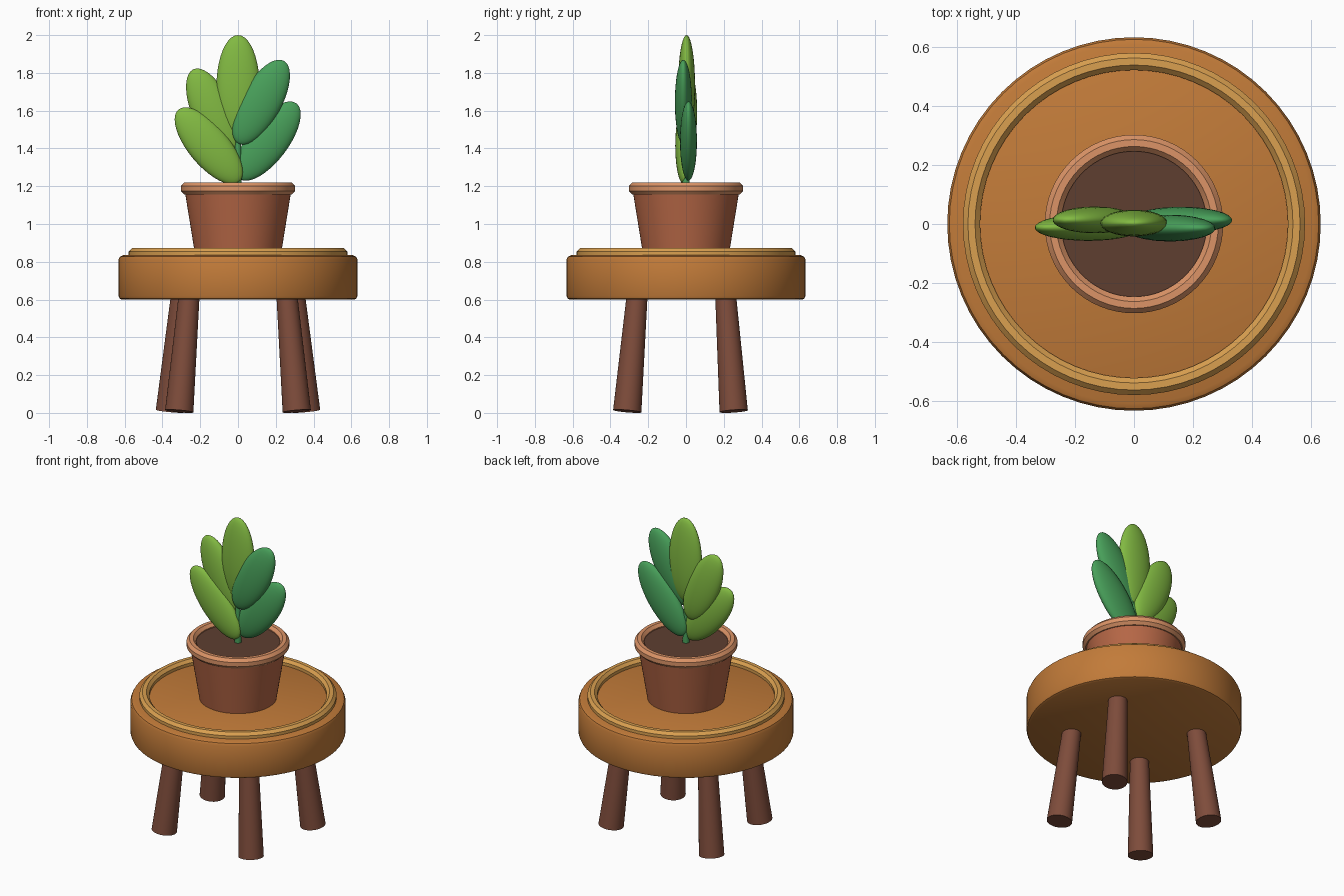
import bpy
import bmesh
from math import cos, sin, pi, radians
from mathutils import Vector, Matrix

cube = bpy.data.objects.get("Cube")
if cube:
    bpy.data.objects.remove(cube, do_unlink=True)


def material(name, r, g, b):
    """Flat material from display values, converted to linear."""
    linear = [((c / 255 + 0.055) / 1.055) ** 2.4 for c in (r, g, b)] + [1.0]
    mat = bpy.data.materials.new(name)
    mat.use_nodes = True
    mat.diffuse_color = linear
    mat.node_tree.nodes["Principled BSDF"].inputs["Base Color"].default_value = linear
    return mat


wood = material("warm wood", 194, 123, 57)
pale_wood = material("pale wood", 218, 160, 80)
dark_wood = material("dark wood", 126, 76, 59)
clay = material("clay", 182, 103, 70)
pale_clay = material("pale clay", 220, 148, 103)
earth = material("earth", 94, 62, 48)
light_green = material("light green", 130, 186, 66)
dark_green = material("dark green", 72, 160, 90)


def finish(bm, name, mat, angle=35):
    bmesh.ops.recalc_face_normals(bm, faces=bm.faces)
    mesh = bpy.data.meshes.new(name)
    bm.to_mesh(mesh)
    bm.free()
    mesh.materials.append(mat)
    obj = bpy.data.objects.new(name, mesh)
    bpy.context.collection.objects.link(obj)
    bpy.ops.object.select_all(action='DESELECT')
    obj.select_set(True)
    bpy.context.view_layer.objects.active = obj
    bpy.ops.object.shade_smooth_by_angle(angle=radians(angle))
    return obj


def lathe(name, profile, mat, closed=False, steps=64):
    """Turn a (radius, height) profile around the z axis."""
    bm = bmesh.new()
    verts = [bm.verts.new((r, 0, z)) for r, z in profile]
    edges = [bm.edges.new(pair) for pair in zip(verts, verts[1:])]
    if closed:
        edges.append(bm.edges.new((verts[-1], verts[0])))
    bmesh.ops.spin(bm, geom=verts + edges, cent=(0, 0, 0), axis=(0, 0, 1),
                   angle=2 * pi, steps=steps)
    bmesh.ops.remove_doubles(bm, verts=bm.verts, dist=0.0005)
    return finish(bm, name, mat)


def rounded_ring(name, radius, height, half_width, half_height, mat):
    """Ring with an eight-sided oval section."""
    section = []
    for i in range(8):
        a = pi / 8 + i * pi / 4
        section.append((radius + half_width * cos(a) / cos(pi / 8),
                        height + half_height * sin(a) / cos(pi / 8)))
    return lathe(name, section, mat, closed=True)


def rod(name, bottom, top, r_bottom, r_top, mat):
    """Tapered round bar between two points."""
    bottom, top = Vector(bottom), Vector(top)
    axis = top - bottom
    place = Matrix.Translation((bottom + top) / 2) @ \
        axis.to_track_quat('Z', 'Y').to_matrix().to_4x4()
    bm = bmesh.new()
    bmesh.ops.create_cone(bm, cap_ends=True, segments=32, radius1=r_bottom,
                          radius2=r_top, depth=axis.length, matrix=place)
    return finish(bm, name, mat)


def leaf(name, x, y, z, tilt, mat, length=0.25, width=0.107):
    """Flattened ellipsoid leaning sideways."""
    place = Matrix.Translation((x, y, z)) @ Matrix.Rotation(radians(tilt), 4, 'Y') \
        @ Matrix.Diagonal((width, 0.045, length, 1))
    bm = bmesh.new()
    bmesh.ops.create_uvsphere(bm, u_segments=32, v_segments=20, radius=1, matrix=place)
    return finish(bm, name, mat, 80)


# Round stool top with softened edges and a raised ring
lathe("stool_top", [(0, 0.6), (0.615, 0.6), (0.627, 0.606), (0.632, 0.618),
                    (0.632, 0.812), (0.625, 0.827), (0.607, 0.835), (0, 0.835)], wood)
rounded_ring("stool_ring", 0.55, 0.842, 0.029, 0.03, pale_wood)

# Four splayed legs, the back pair spread wider
for name, degrees in (("front_left_leg", -45), ("front_right_leg", -135),
                      ("back_left_leg", 35), ("back_right_leg", 145)):
    c, s = cos(radians(degrees)), sin(radians(degrees))
    rod(name, (0.44 * c, 0.44 * s, 0.009), (0.365 * c, 0.365 * s, 0.63),
        0.075, 0.055, dark_wood)

# Tapered pot, its rim and the soil
lathe("pot", [(0, 0.836), (0.227, 0.836), (0.281, 1.17), (0.255, 1.17), (0, 1.16)], clay)
rounded_ring("pot_rim", 0.274, 1.188, 0.028, 0.032, pale_clay)
lathe("soil", [(0, 1.15), (0.26, 1.15), (0.26, 1.195), (0, 1.195)], earth)

# Stem and fan of leaves
rod("stem", (0, 0, 1.18), (0, 0, 1.5), 0.02, 0.014, dark_green)
leaf("middle_leaf", 0, 0.003, 1.73, 0, light_green, 0.27, 0.114)
leaf("right_upper_leaf", -0.134, 0.014, 1.591, -24, light_green)
leaf("right_lower_leaf", -0.155, -0.012, 1.414, -40, light_green)
leaf("left_upper_leaf", 0.122, -0.014, 1.645, 29, dark_green)
leaf("left_lower_leaf", 0.159, 0.013, 1.439, 37, dark_green)
